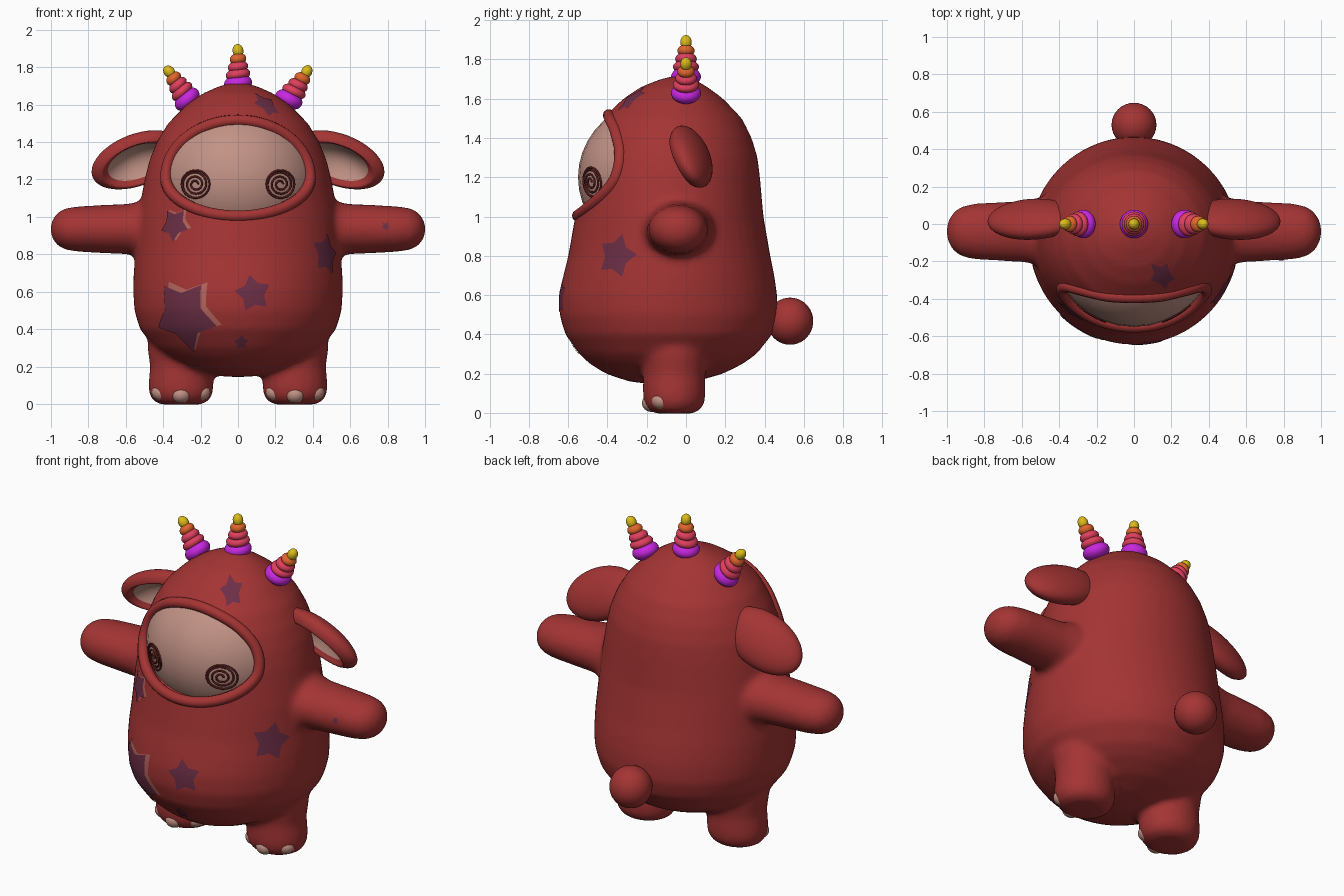
import bpy, bmesh, math
from math import sin, cos, pi, radians
from mathutils import Vector, Matrix
from mathutils.bvhtree import BVHTree

if "Cube" in bpy.data.objects:
    bpy.data.objects.remove(bpy.data.objects["Cube"])


def material(name, *rgb):
    m = bpy.data.materials.new(name)
    m.use_nodes = True
    m.diffuse_color = (*rgb, 1)
    m.node_tree.nodes["Principled BSDF"].inputs["Base Color"].default_value = (*rgb, 1)
    return m


RED = material("brick red", .37, .034, .034)
SKIN = material("pale skin", .54, .29, .24)
PLUM = material("plum", .15, .028, .062)
ROSE = material("dusty rose", .46, .13, .11)
DARK = material("dark maroon", .09, .011, .011)
VIOLET = material("violet", .58, .02, .75)
PINK = material("hot pink", .74, .05, .11)
ORANGE = material("orange", .74, .13, .025)
YELLOW = material("yellow", .72, .5, .01)


def finish(name, bm, *mats):
    bmesh.ops.recalc_face_normals(bm, faces=bm.faces)
    me = bpy.data.meshes.new(name)
    for f in bm.faces:
        f.smooth = True
    bm.to_mesh(me)
    bm.free()
    ob = bpy.data.objects.new(name, me)
    bpy.context.collection.objects.link(ob)
    for m in mats:
        me.materials.append(m)
    return ob


def loft(bm, rings, n=48):
    """Closed skin over ellipses given as (centre, half axis, half axis)."""
    loops = [[bm.verts.new(Vector(c) + Vector(u) * cos(2 * pi * i / n) + Vector(v) * sin(2 * pi * i / n))
              for i in range(n)] for c, u, v in rings]
    for a, b in zip(loops, loops[1:]):
        for i in range(n):
            j = (i + 1) % n
            bm.faces.new((a[i], a[j], b[j], b[i]))
    bm.faces.new(loops[0])
    bm.faces.new(loops[-1])


def ball(name, mat, centre, size, rot=Matrix()):
    bm = bmesh.new()
    bmesh.ops.create_uvsphere(bm, u_segments=32, v_segments=20, radius=1)
    bm.transform(Matrix.Translation(centre) @ rot @ Matrix.Diagonal((*size, 1)))
    return finish(name, bm, mat)


def tube(name, mat, points, radius, cyclic=False):
    cu = bpy.data.curves.new(name, "CURVE")
    cu.dimensions = "3D"
    cu.bevel_depth = radius
    cu.bevel_resolution = 3
    cu.use_fill_caps = True
    sp = cu.splines.new("POLY")
    sp.points.add(len(points) - 1)
    for p, co in zip(sp.points, points):
        p.co = (*co, 1)
    sp.use_cyclic_u = cyclic
    cu.materials.append(mat)
    ob = bpy.data.objects.new(name, cu)
    bpy.context.collection.objects.link(ob)


# Body, arms and legs, melted together into one soft skin
bm = bmesh.new()
# height, half width, front, back
profile = [(.145, .06, -.17, -.05), (.16, .16, -.29, .05), (.2, .28, -.41, .19), (.25, .38, -.49, .29),
           (.3, .445, -.545, .36), (.4, .525, -.615, .44), (.5, .555, -.645, .467), (.6, .56, -.645, .465),
           (.7, .558, -.625, .45), (.8, .55, -.6, .43), (1, .535, -.565, .395), (1.2, .5, -.54, .377),
           (1.3, .475, -.515, .365), (1.4, .435, -.48, .335), (1.5, .375, -.425, .285), (1.6, .275, -.32, .19),
           (1.66, .19, -.23, .11), (1.7, .1, -.13, .04), (1.717, .03, -.06, -.01)]
loft(bm, [((0, (f + b) / 2, z), (w, 0, 0), (0, (b - f) / 2, 0)) for z, w, f, b in profile])
arm = [(.3, .19, .17), (.5, .185, .155), (.58, .165, .135), (.7, .158, .13), (.85, .15, .122), (.92, .135, .112),
       (.965, .105, .09), (.99, .065, .055), (1.004, .02, .018)]
leg = [(-.004, .1, .09), (.012, .145, .13), (.05, .17, .155), (.1, .175, .16), (.2, .165, .158),
       (.3, .18, .17), (.42, .17, .16)]
for s in (-1, 1):
    loft(bm, [((s * x, -.04, .935), (0, ry, 0), (0, 0, rz)) for x, ry, rz in arm])
    loft(bm, [((s * .305, -.06, z), (rx, 0, 0), (0, ry, 0)) for z, rx, ry in leg])
body = finish("body", bm, RED)
mod = body.modifiers.new("Melt", "REMESH")
mod.mode = "VOXEL"
mod.voxel_size = .018
mod.use_smooth_shade = True
mod = body.modifiers.new("Soften", "SMOOTH")
mod.factor = .5
mod.iterations = 10
bpy.context.view_layer.update()
skin = BVHTree.FromObject(body, bpy.context.evaluated_depsgraph_get())


# Face opening with a rounded rim, and the face behind it
def opening(grow, n=64):
    for i in range(n):
        c, s = cos(2 * pi * i / n), sin(2 * pi * i / n)
        yield (.36 + grow) * c, 1.21 + ((.28 if s > 0 else .18) + grow) * s


bm = bmesh.new()
base = bm.faces.new([bm.verts.new((x, -.9, z)) for x, z in opening(.015)])
made = bmesh.ops.extrude_face_region(bm, geom=[base], use_keep_orig=True)["geom"]
bmesh.ops.translate(bm, verts=[v for v in made if isinstance(v, bmesh.types.BMVert)], vec=(0, .6, 0))
cutter = finish("opening_cutter", bm, RED)
cutter.hide_render = True
cutter.hide_viewport = True
mod = body.modifiers.new("Opening", "BOOLEAN")
mod.operation = "DIFFERENCE"
mod.solver = "EXACT"
mod.object = cutter

rim = []
for x, z in opening(.026):
    hit = skin.ray_cast(Vector((x, -2, z)), Vector((0, 1, 0)))[0]
    rim.append(hit + Vector((0, .014, 0)))
tube("face_rim", RED, rim, .031, True)

FACE_C, FACE_R = Vector((0, -.1, 1.2)), Vector((.45, .45, .41))
ball("face", SKIN, FACE_C, FACE_R)

# Spiral eyes lying on the face
for s, side in ((-1, "right"), (1, "left")):
    pts = []
    for i in range(151):
        a = 2 * pi * i / 40
        r = min(.074, .012 + .0225 * a / (2 * pi))
        x, z = s * .227 + r * cos(a), 1.175 + r * sin(a)
        k = 1 - (x / FACE_R.x) ** 2 - ((z - FACE_C.z) / FACE_R.z) ** 2
        pts.append((x, FACE_C.y - FACE_R.y * math.sqrt(k), z))
    tube(side + "_eye_spiral", DARK, pts, .0055)


# Star patches that follow the skin
def star(name, mat, angle, z, size, rot, axis=0, lift=.004):
    a = radians(angle)
    out, side, up = Vector((sin(a), -cos(a), 0)), Vector((cos(a), sin(a), 0)), Vector((0, 0, 1))
    tips = []
    for i in range(10):
        t, r = radians(rot + 36 * i), size * (.6 if i % 2 else 1)
        tips.append(Vector((r * cos(t), r * sin(t))))
    edge = []
    for p, q in zip(tips, tips[1:] + tips[:1]):
        edge += [p, p.lerp(q, .33), p.lerp(q, .67)]

    def place(p):
        start = Vector((axis, -.06, z)) + out * 2 + side * p.x + up * p.y
        hit, normal = skin.ray_cast(start, -out)[:2]
        return bm.verts.new(hit + normal * lift)

    bm = bmesh.new()
    rings = [[place(p * k / 6) for p in edge] for k in range(1, 7)]
    bm.faces.new(rings[0])
    for b, c in zip(rings, rings[1:]):
        for i in range(len(edge)):
            j = (i + 1) % len(edge)
            bm.faces.new((b[i], b[j], c[j], c[i]))
    finish(name, bm, mat)


star("belly_star_large_edge", ROSE, -28.5, .49, .2, 53, lift=.003)
star("belly_star_large", PLUM, -31, .475, .195, 55, lift=.006)
star("chest_star_edge", ROSE, -38.5, .965, .093, 57, lift=.003)
star("chest_star", PLUM, -40, .958, .092, 55, lift=.006)
star("belly_star_medium", PLUM, 8, .59, .1, 100)
star("belly_star_small", PLUM, 2, .33, .04, 90)
star("side_star", PLUM, 58, .8, .115, 75)
star("forehead_star", PLUM, 35, 1.595, .066, 100)
star("arm_star", PLUM, 0, .95, .022, 60, axis=.79)

# Drooping ears: flattened balls with a dished, pale inside
for s, side in ((-1, "right"), (1, "left")):
    bm = bmesh.new()
    bmesh.ops.create_uvsphere(bm, u_segments=40, v_segments=48, radius=1)
    for v in bm.verts:
        r = v.co.xy.length
        if v.co.z > 0 and r < .8:
            v.co.z = .6 - 1.0 * (1 - (r / .8) ** 2)
    for f in bm.faces:
        c = f.calc_center_median()
        f.material_index = int(f.normal.z > 0 and c.xy.length < .66 and c.z < .45)
    long = Vector((s * .93, 0, -.36)).normalized()
    facing = Vector((0, -.82, -.57))
    facing = (facing - long * facing.dot(long)).normalized()
    wide = facing.cross(long)
    frame = Matrix((long * .255, wide * .155, facing * .085)).transposed().to_4x4()
    bm.transform(Matrix.Translation((s * .54, .025, 1.305)) @ frame)
    finish(side + "_ear", bm, RED, SKIN)

# Toes
for s, side in ((-1, "right"), (1, "left")):
    for i, a in enumerate((-145, -90, -35)):
        t = radians(a)
        spot = (s * .305 + .128 * cos(t), -.06 + .116 * sin(t), .062 if i != 1 else .05)
        ball(f"{side}_toe_{i + 1}", SKIN, spot, (.052, .048, .045))

# Tail
ball("tail", RED, (0, .53, .467), (.12, .118, .12))

# Three ringed horns: distance along the horn, radius, half thickness
segments = [(.04, .076, .05, VIOLET), (.09, .066, .036, PINK), (.13, .055, .034, PINK),
            (.172, .044, .032, ORANGE), (.216, .029, .036, YELLOW)]
for name, x, z, lean in (("middle", 0, 1.672, 0), ("left", .25, 1.595, 33), ("right", -.25, 1.595, -33)):
    turn = Matrix.Rotation(radians(lean), 4, "Y")
    for i, (d, r, h, mat) in enumerate(segments):
        centre = Vector((x, 0, z)) + turn @ Vector((0, 0, d))
        ball(f"{name}_horn_ring_{i + 1}", mat, centre, (r, r, h), turn @ Matrix.Rotation(radians(-9), 4, "Y"))
